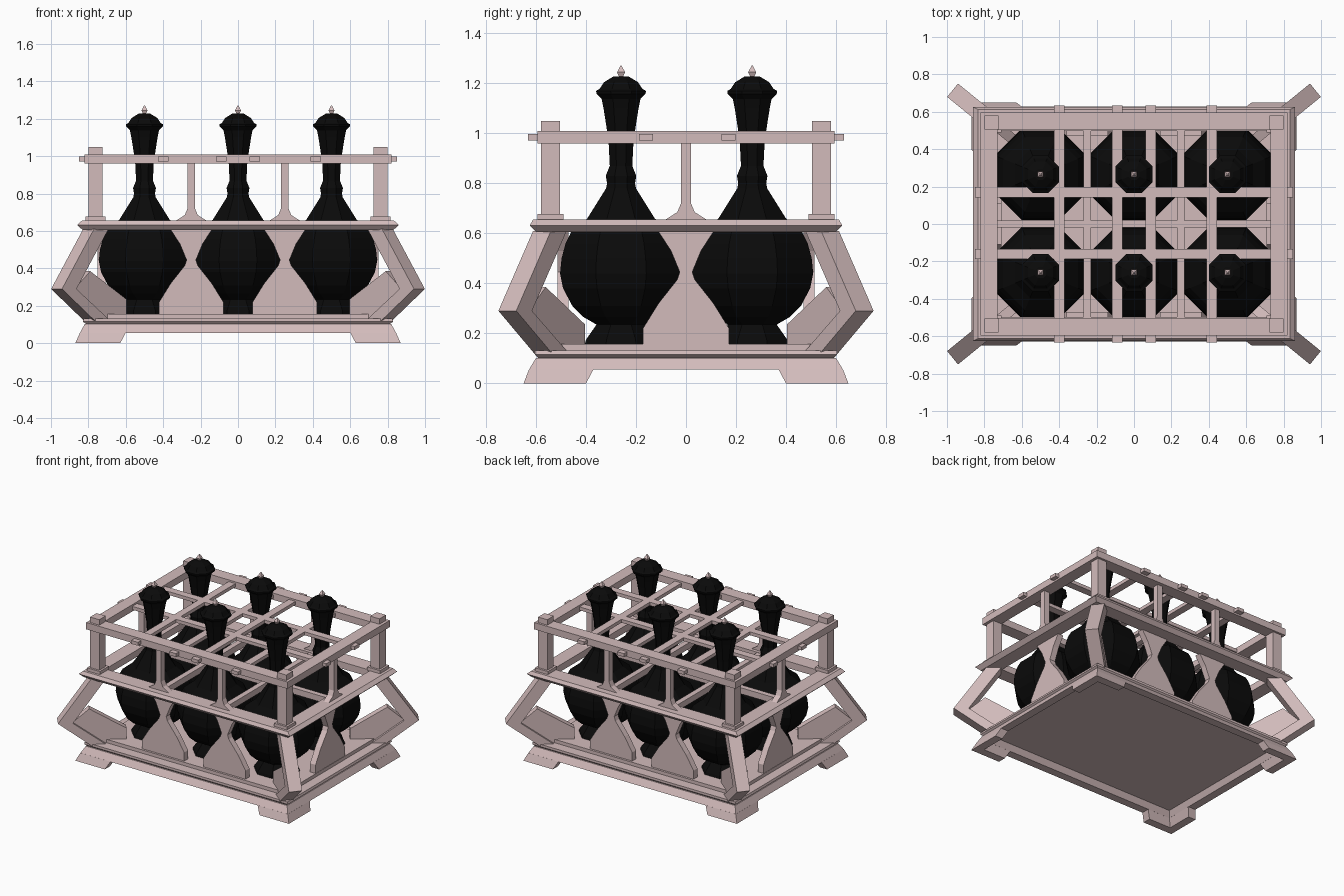
import bpy, bmesh, math
from mathutils import Matrix, Vector

if "Cube" in bpy.data.objects:
    bpy.data.objects.remove(bpy.data.objects["Cube"])


def material(name, rgb, rough):
    m = bpy.data.materials.new(name)
    m.use_nodes = True
    m.diffuse_color = (*rgb, 1)
    node = m.node_tree.nodes["Principled BSDF"]
    node.inputs["Base Color"].default_value = (*rgb, 1)
    node.inputs["Roughness"].default_value = rough
    return m


wood = material("pale pink wood", (0.65, 0.5, 0.5), 0.8)
black = material("black glass", (0.003, 0.003, 0.003), 0.6)


def finish(name, bm, mat):
    bmesh.ops.recalc_face_normals(bm, faces=bm.faces)
    mesh = bpy.data.meshes.new(name)
    bm.to_mesh(mesh)
    bm.free()
    mesh.materials.append(mat)
    obj = bpy.data.objects.new(name, mesh)
    bpy.context.collection.objects.link(obj)
    return obj


def skin(name, loops, mat, ring=False):
    """Join matching loops of points; ring closes the last loop to the first."""
    bm = bmesh.new()
    rows = [[bm.verts.new(p) for p in loop] for loop in loops]
    n = len(rows[0])
    pairs = list(zip(rows, rows[1:])) + ([(rows[-1], rows[0])] if ring else [])
    for a, b in pairs:
        for i in range(n):
            j = (i + 1) % n
            bm.faces.new((a[i], a[j], b[j], b[i]))
    if not ring:
        bm.faces.new(rows[0])
        bm.faces.new(rows[-1])
    return finish(name, bm, mat)


def tray(name, sizes, ring=False):
    """Rectangular moulding from (half x, half y, z) steps."""
    return skin(name, [[(-x, -y, z), (x, -y, z), (x, y, z), (-x, y, z)]
                       for x, y, z in sizes], wood, ring)


def box(name, centre, size):
    bm = bmesh.new()
    bmesh.ops.create_cube(bm, size=1, matrix=Matrix.Translation(centre)
                          @ Matrix.Diagonal((*size, 1)))
    return finish(name, bm, wood)


def plate(name, outline, thick, origin, angle):
    """Upright plate: outline is (along, z), the plane is turned about z."""
    m = Matrix.Translation(origin) @ Matrix.Rotation(angle, 4, "Z")
    return skin(name, [[m @ Vector((u, side * thick / 2, z)) for u, z in outline]
                       for side in (-1, 1)], wood)


def turned(name, profile, sides, centre, mat):
    """Faceted turning, flats facing the axes."""
    k = 1 / math.cos(math.pi / sides)
    angles = [(i + 0.5) * math.tau / sides for i in range(sides)]
    return skin(name, [[(centre[0] + r * k * math.cos(a),
                         centre[1] + r * k * math.sin(a), z) for a in angles]
                       for r, z in profile], mat)


def mirrored(half):
    return half + [(-u, z) for u, z in reversed(half)]


SIGNS = (-1, 1)
CORNERS = [(sx, sy) for sx in SIGNS for sy in SIGNS]

# Plinth, floor and shelf mouldings
tray("plinth_skirt", [(.845, .628, .055), (.82, .6, .102),
                      (.76, .54, .102), (.785, .568, .055)], ring=True)
tray("floor_board", [(.8, .585, .095), (.83, .605, .115),
                     (.825, .605, .132)])
tray("floor_slab", [(.755, .53, .13), (.755, .53, .157)])
tray("shelf_frame", [(.83, .6, .605), (.86, .625, .632), (.835, .612, .655),
                     (.73, .498, .655), (.73, .498, .605)], ring=True)
box("shelf_long_divider", (0, 0, .63), (1.48, .04, .045))
for s in SIGNS:
    box("shelf_short_divider", (s * .25, 0, .63), (.04, 1.02, .045))

# Splayed corner feet with an L-shaped section
for sx, sy in CORNERS:
    loops = []
    for ox, oy, ix, iy, z in ((.87, .65, .63, .4, 0), (.845, .628, .6, .37, .056)):
        t = .06
        shape = [(ox, oy), (ix, oy), (ix, oy - t), (ox - t, oy - t), (ox - t, iy), (ox, iy)]
        loops.append([(sx * x, sy * y, z) for x, y in shape])
    skin("corner_foot", loops, wood)

# Bent corner braces with an inner block, set diagonally
brace = [(0, .29), (-.22, .61), (-.32, .61), (-.1, .29), (-.32, .13), (-.24, .11)]
block = [(-.1, .29), (-.21, .385), (-.46, .235), (-.46, .155), (-.3, .13)]
for sx, sy in CORNERS:
    turn = math.atan2(sy * .63, sx * .775)
    spot = (sx * .97, sy * .715, 0)
    plate("corner_brace", brace, .092, spot, turn)
    plate("brace_block", block, .055, spot, turn)

# Corner posts with collars
for sx, sy in CORNERS:
    box("corner_post", (sx * .762, sy * .542, .85), (.075, .075, .4))
    box("post_collar", (sx * .762, sy * .542, .665), (.105, .105, .026))

# Upper rails and the lattice around the necks
tray("upper_rail", [(.82, .595, .96), (.82, .595, 1.01),
                    (.73, .502, 1.01), (.73, .502, .96)], ring=True)
for x in (-.4, -.09, .09, .415):
    box("lattice_short_bar", (x, 0, .985), (.055, 1.265, .025))
for y in (-.16, .17):
    box("lattice_long_bar", (0, y, .985), (1.7, .055, .025))

# Hourglass supports below the shelf and flared stems above it
support = mirrored([(.172, .155), (.172, .22), (.11, .32), (.035, .415),
                    (.025, .445), (.06, .53), (.11, .607)])
stem = mirrored([(.09, .65), (.035, .685), (.02, .72), (.02, .965)])
for s in SIGNS:
    for x in (-.25, .25):
        plate("long_side_support", support, .045, (x, s * .492, 0), 0)
        plate("long_side_stem", stem, .045, (x, s * .545, 0), 0)
    plate("short_side_support", support, .045, (s * .73, 0, 0), math.pi / 2)
    plate("short_side_stem", stem, .045, (s * .775, 0, 0), math.pi / 2)

# Bottles with stoppers and finials
bottle = [(.145, .157), (.14, .175), (.098, .235), (.15, .265), (.195, .31),
          (.232, .38), (.244, .44), (.238, .5), (.222, .56), (.2, .605),
          (.135, .66), (.06, .78), (.056, .8), (.061, .83), (.045, .87),
          (.05, .97), (.062, 1.05), (.07, 1.1), (.078, 1.14)]
stopper = [(.075, 1.135), (.098, 1.158), (.1, 1.17), (.086, 1.178),
           (.068, 1.205), (.03, 1.228)]
finial = [(.006, 1.222), (.016, 1.245), (.002, 1.272)]
for x in (-.5, 0, .5):
    for y in (-.26, .265):
        turned("bottle", bottle, 8, (x, y), black)
        turned("stopper", stopper, 8, (x, y), black)
        turned("finial", finial, 4, (x, y), wood)
